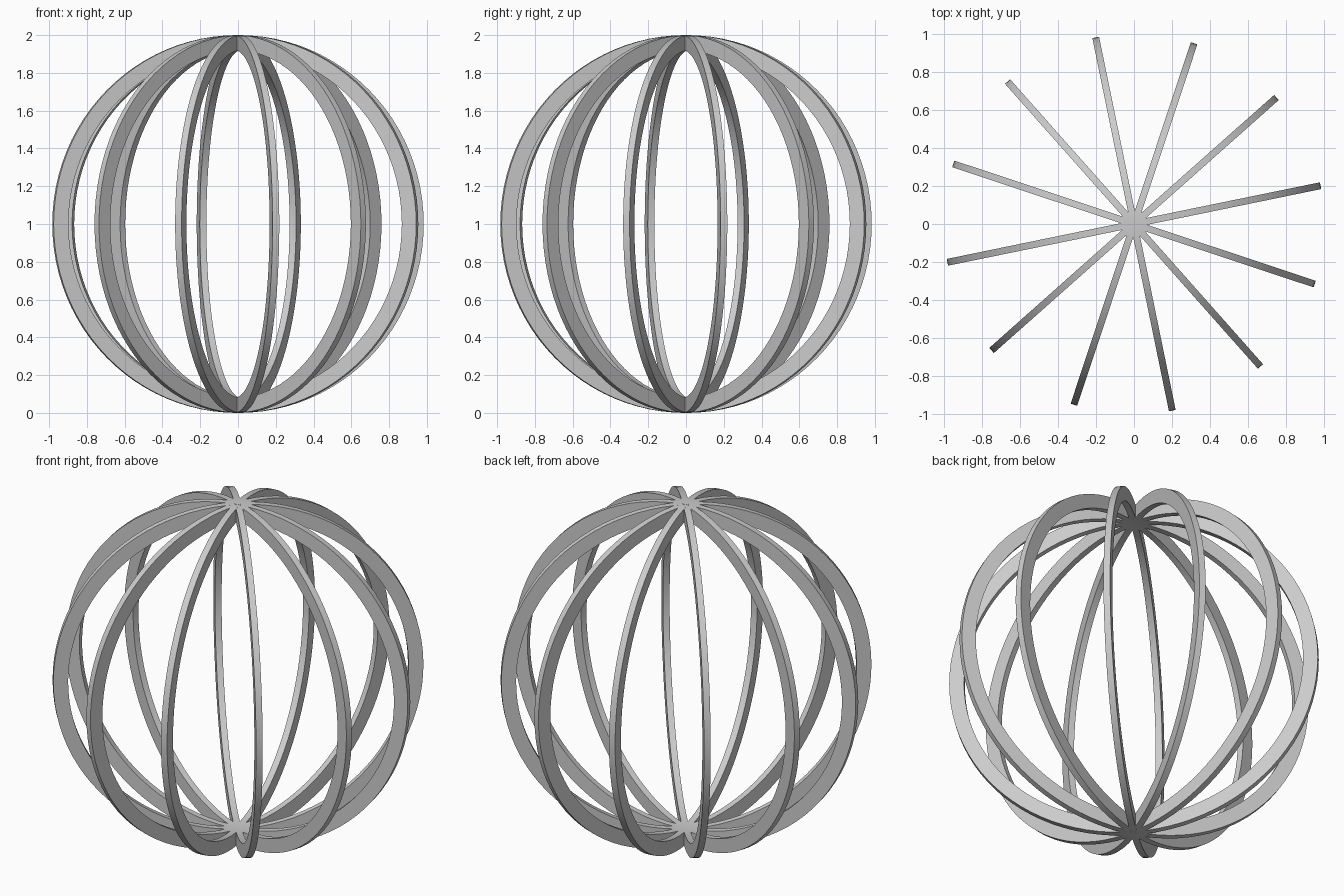
import bpy, bmesh
from math import radians

if "Cube" in bpy.data.objects:
    bpy.data.objects.remove(bpy.data.objects["Cube"])

OUTER, INNER, WIDTH = 1.0, 0.92, 0.036
SEGMENTS, RINGS, START = 96, 6, 11.6


def make_ring(name, angle):
    # rectangular cross-section spun into a full upright hoop
    bm = bmesh.new()
    h = WIDTH / 2
    pts = [(INNER, -h, 0), (OUTER, -h, 0), (OUTER, h, 0), (INNER, h, 0)]
    vs = [bm.verts.new(p) for p in pts]
    edges = [bm.edges.new((vs[i], vs[(i + 1) % 4])) for i in range(4)]
    bmesh.ops.spin(bm, geom=vs + edges, cent=(0, 0, 0), axis=(0, 1, 0),
                   angle=radians(360), steps=SEGMENTS, use_merge=False)
    bmesh.ops.remove_doubles(bm, verts=bm.verts, dist=1e-4)
    bmesh.ops.recalc_face_normals(bm, faces=bm.faces)
    mesh = bpy.data.meshes.new(name)
    bm.to_mesh(mesh)
    bm.free()
    ob = bpy.data.objects.new(name, mesh)
    bpy.context.collection.objects.link(ob)
    ob.location.z = OUTER
    ob.rotation_euler.z = radians(angle)
    ob.select_set(True)
    bpy.context.view_layer.objects.active = ob


# six hoops crossing at the top and bottom poles
for i in range(RINGS):
    make_ring(f"hoop_{i + 1}", START + i * 180 / RINGS)

bpy.ops.object.shade_smooth_by_angle(angle=radians(30))
